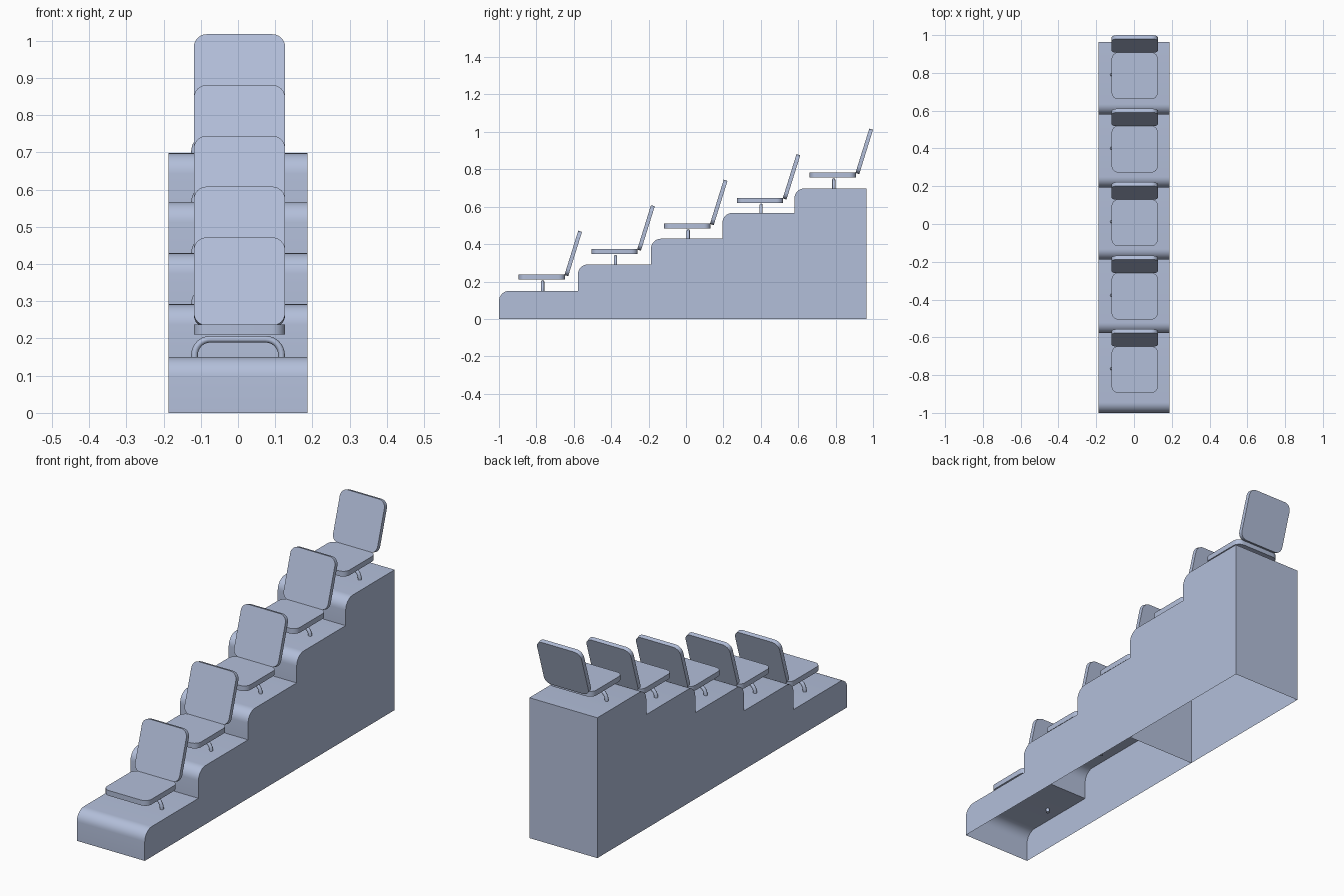
import bpy, bmesh, math
from math import sin, cos, pi, radians

if "Cube" in bpy.data.objects:
    bpy.data.objects.remove(bpy.data.objects["Cube"])

mat = bpy.data.materials.new("pale blue grey")
mat.diffuse_color = (0.45, 0.52, 0.70, 1)
mat.use_nodes = True
mat.node_tree.nodes["Principled BSDF"].inputs["Base Color"].default_value = mat.diffuse_color


def finish(name, bm):
    bmesh.ops.recalc_face_normals(bm, faces=bm.faces[:])
    me = bpy.data.meshes.new(name)
    bm.to_mesh(me)
    bm.free()
    me.shade_smooth()
    me.set_sharp_from_angle(angle=radians(30))
    me.materials.append(mat)
    ob = bpy.data.objects.new(name, me)
    bpy.context.collection.objects.link(ob)
    return ob


def plate(name, w, d, t, r, loc, tilt=0.0):
    # rounded rectangle with a thickness, centred on loc
    bm = bmesh.new()
    vs = []
    for q, (sx, sy) in enumerate([(1, 1), (-1, 1), (-1, -1), (1, -1)]):
        for i in range(7):
            a = (q + i / 6) * pi / 2
            vs.append(bm.verts.new((sx * (w / 2 - r) + r * cos(a),
                                    sy * (d / 2 - r) + r * sin(a), -t / 2)))
    f = bm.faces.new(vs)
    ext = bmesh.ops.extrude_face_region(bm, geom=[f], use_keep_orig=True)
    new = [g for g in ext["geom"] if isinstance(g, bmesh.types.BMVert)]
    bmesh.ops.translate(bm, vec=(0, 0, t), verts=new)
    ob = finish(name, bm)
    ob.location = loc
    ob.rotation_euler = (tilt, 0, 0)
    return ob


def leg_arch(name, y, z):
    # bent tube under the seat, feet pass slightly through the tread
    half, top, r = 0.117, 0.198, 0.043
    pts = [(-half, 0.132)]
    for i in range(9):
        a = pi - i / 8 * pi / 2
        pts.append((-half + r + r * cos(a), top - r + r * sin(a)))
    pts += [(-x, h) for x, h in reversed(pts)]
    cu = bpy.data.curves.new(name, 'CURVE')
    cu.dimensions = '3D'
    cu.bevel_depth = 0.009
    cu.bevel_resolution = 2
    cu.use_fill_caps = True
    sp = cu.splines.new('POLY')
    sp.points.add(len(pts) - 1)
    for p, (x, h) in zip(sp.points, pts):
        p.co = (x, 0, h, 1)
    sp.use_smooth = True
    cu.materials.append(mat)
    ob = bpy.data.objects.new(name, cu)
    ob.location = (0, y, z)
    bpy.context.collection.objects.link(ob)


# stepped base: hollow shell, open underneath
W = 0.187
fronts = [-1.0, -0.578, -0.188, 0.194, 0.579]
tops = [0.15, 0.292, 0.429, 0.567, 0.698]
back, R = 0.964, 0.055
prof = [(-1.0, 0.0)]
for k, (y, z) in enumerate(zip(fronts, tops)):
    if k:
        prof.append((y, tops[k - 1]))
    for i in range(9):
        a = pi - i / 8 * pi / 2
        prof.append((y + R + R * cos(a), z - R + R * sin(a)))
prof += [(back, tops[-1]), (back, 0.0)]
bm = bmesh.new()
left = [bm.verts.new((-W, y, z)) for y, z in prof]
right = [bm.verts.new((W, y, z)) for y, z in prof]
bm.faces.new(left)
bm.faces.new(right)
for i in range(len(prof) - 1):
    bm.faces.new((left[i], left[i + 1], right[i + 1], right[i]))
finish("stepped_base", bm)

# cross wall inside the base
bm = bmesh.new()
bm.faces.new([bm.verts.new((x, fronts[3], z)) for x, z in
              [(-W, 0), (W, 0), (W, tops[2]), (-W, tops[2])]])
finish("inner_wall", bm)

# five seats
for k in range(5):
    dy, dz = k * 0.389, k * 0.1365
    plate(f"seat_{k+1}", 0.245, 0.247, 0.026, 0.035,
          (0.004, -0.771 + dy, 0.224 + dz))
    plate(f"backrest_{k+1}", 0.245, 0.248, 0.021, 0.035,
          (0.004, -0.603 + dy, 0.350 + dz), radians(72.7))
    leg_arch(f"leg_arch_{k+1}", -0.766 + dy, dz)
